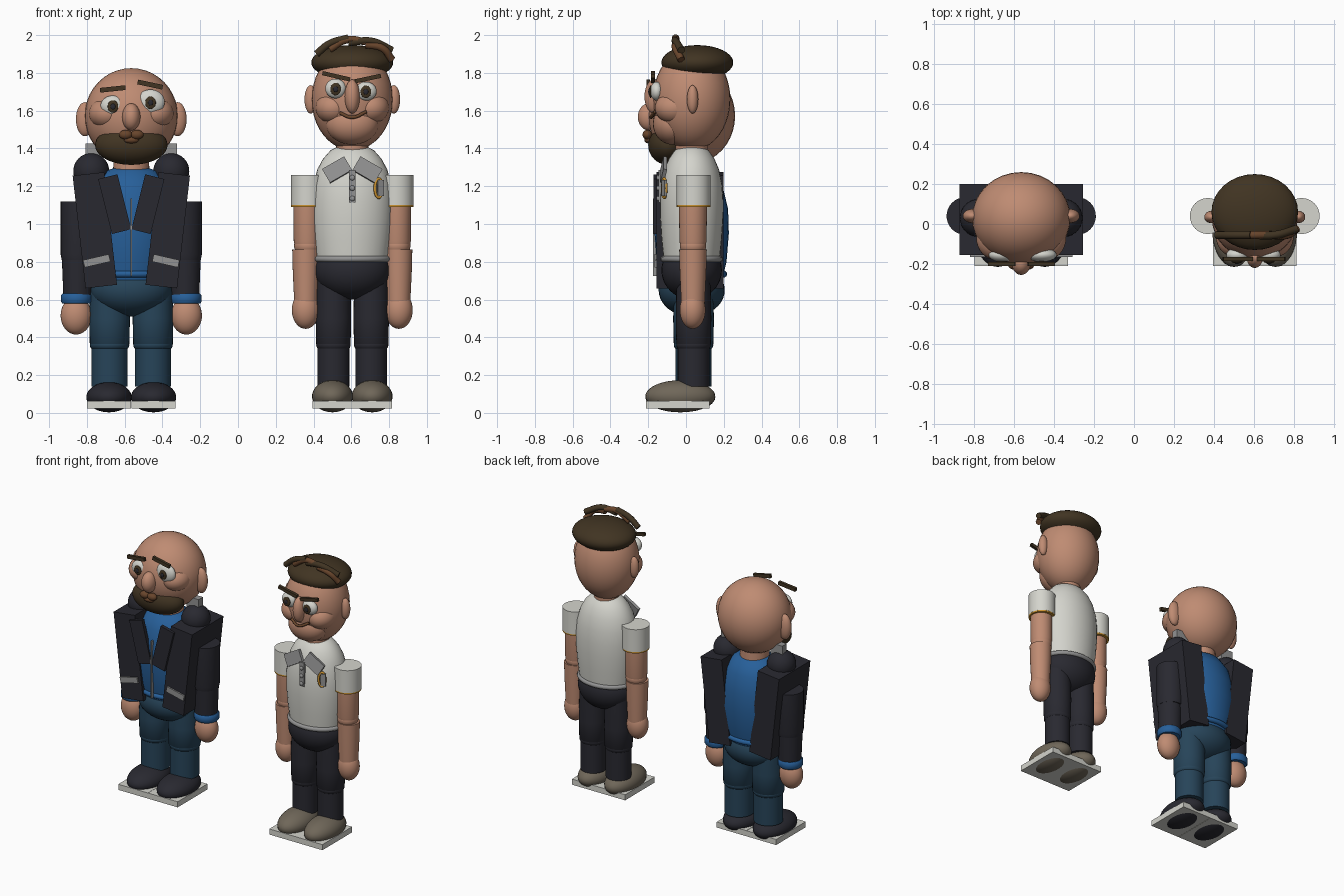
import bpy, bmesh
from math import radians, sin, cos, pi
from mathutils import Matrix

cube = bpy.data.objects.get("Cube")
if cube:
    bpy.data.objects.remove(cube)


def material(name, *rgb):
    m = bpy.data.materials.new(name)
    m.use_nodes = True
    m.diffuse_color = (*rgb, 1)
    m.node_tree.nodes["Principled BSDF"].inputs["Base Color"].default_value = (*rgb, 1)
    return m


SKIN = material("skin", .52, .26, .17)
HAIR = material("dark_brown", .052, .034, .016)
WHITE = material("off_white", .66, .66, .61)
DARK = material("charcoal", .022, .022, .03)
BLUE = material("shirt_blue", .02, .115, .32)
JEANS = material("denim", .02, .058, .1)
TAUPE = material("taupe", .16, .135, .1)
GREY = material("mid_grey", .29, .29, .29)
GOLD = material("gold", .6, .29, .03)
RUST = material("warm_brown", .14, .06, .025)

cx = 0  # centre of the figure being built
SIDES = ((-1, "right"), (1, "left"))


def finish(name, bm, mat, loc, rot=(0, 0, 0), smooth=True):
    me = bpy.data.meshes.new(name)
    bmesh.ops.recalc_face_normals(bm, faces=bm.faces)
    bm.to_mesh(me)
    bm.free()
    me.materials.append(mat)
    ob = bpy.data.objects.new(name, me)
    bpy.context.collection.objects.link(ob)
    ob.location = (cx + loc[0], loc[1], loc[2])
    ob.rotation_euler = [radians(a) for a in rot]
    if smooth:
        bpy.ops.object.select_all(action="DESELECT")
        ob.select_set(True)
        bpy.context.view_layer.objects.active = ob
        bpy.ops.object.shade_smooth_by_angle(angle=radians(40))
    return ob


def ball(name, mat, loc, size, rot=(0, 0, 0)):
    bm = bmesh.new()
    bmesh.ops.create_uvsphere(bm, u_segments=32, v_segments=20, radius=1,
                              matrix=Matrix.Diagonal((*size, 1)))
    return finish(name, bm, mat, loc, rot)


def box(name, mat, loc, size, rot=(0, 0, 0)):
    bm = bmesh.new()
    bmesh.ops.create_cube(bm, size=1, matrix=Matrix.Diagonal((*size, 1)))
    return finish(name, bm, mat, loc, rot, False)


def lathe(name, mat, loc, profile, depth=1):
    """Turn (radius, z) pairs round z; depth squashes the section along y."""
    bm = bmesh.new()
    n = 32
    rings = [[bm.verts.new((r * cos(2 * pi * i / n), depth * r * sin(2 * pi * i / n), z))
              for i in range(n)] for r, z in profile]
    for a, b in zip(rings, rings[1:]):
        for i in range(n):
            bm.faces.new((a[i], a[i - 1], b[i - 1], b[i]))
    bm.faces.new(rings[0])
    bm.faces.new(rings[-1])
    return finish(name, bm, mat, loc)


def ring(name, mat, loc, rx, ry, thick, rot=(0, 0, 0)):
    bm = bmesh.new()
    n, k = 32, 10
    rows = []
    for i in range(n):
        a = 2 * pi * i / n
        rows.append([bm.verts.new(((rx + thick * cos(2 * pi * j / k)) * cos(a),
                                   (ry + thick * cos(2 * pi * j / k)) * sin(a),
                                   thick * sin(2 * pi * j / k))) for j in range(k)])
    for i in range(n):
        for j in range(k):
            bm.faces.new((rows[i - 1][j - 1], rows[i][j - 1], rows[i][j], rows[i - 1][j]))
    return finish(name, bm, mat, loc, rot)


def strand(name, mat, points, thick):
    cu = bpy.data.curves.new(name, "CURVE")
    cu.dimensions = "3D"
    cu.bevel_depth = thick
    cu.bevel_resolution = 3
    cu.use_fill_caps = True
    sp = cu.splines.new("BEZIER")
    sp.bezier_points.add(len(points) - 1)
    for p, co in zip(sp.bezier_points, points):
        p.co = co
        p.handle_left_type = p.handle_right_type = "AUTO"
    cu.materials.append(mat)
    ob = bpy.data.objects.new(name, cu)
    ob.location.x = cx
    bpy.context.collection.objects.link(ob)


def eye(name, x, z, rx, rz):
    ball(name + "_white", WHITE, (x, -.155, z), (rx, .035, rz))
    ball(name + "_iris", HAIR, (x, -.188, z - .003), (.028, .008, .033))
    ball(name + "_pupil", DARK, (x, -.195, z - .003), (.013, .005, .015))


def leg(who, s, side, mat, x, thigh, calf, top):
    lathe(f"{who}_{side}_thigh", mat, (s * x, .04, 0),
          [(calf, .355), (thigh * .97, .365), (thigh, .5), (thigh * .95, top)])
    lathe(f"{who}_{side}_shin", mat, (s * x, .04, 0), [(calf, .14), (calf, .36)])
    ball(f"{who}_{side}_knee", mat, (s * x, .04, .36), (thigh * .97, thigh * .97, .05))


def shoe(who, s, side, mat, x, width, z):
    ball(f"{who}_{side}_shoe", mat, (s * x, -.03, z), (width, .185, z - .003))
    box(f"{who}_{side}_sole", WHITE, (s * x, -.043, .044), (width * 1.95, .335, .04))


# ---- bald man in the open jacket ----
cx = -.565
ball("elder_head", SKIN, (0, .03, 1.572), (.247, .23, .253))
lathe("elder_neck", SKIN, (0, .03, 0), [(.1, 1.22), (.09, 1.4)])
ball("elder_nose", SKIN, (0, -.195, 1.567), (.048, .06, .072))
ball("elder_beard", HAIR, (0, -.095, 1.418), (.192, .105, .105))
ball("elder_lip", RUST, (0, -.2, 1.445), (.04, .02, .018))
eye("elder_right_eye", -.097, 1.625, .066, .055)
eye("elder_left_eye", .102, 1.645, .075, .067)
box("elder_right_brow", HAIR, (-.098, -.2, 1.715), (.135, .02, .025), (0, -6, 0))
box("elder_left_brow", HAIR, (.1, -.2, 1.738), (.135, .02, .025), (0, 12, 0))
lathe("elder_torso", BLUE, (0, .03, 0),
      [(.19, .68), (.225, .8), (.24, .95), (.235, 1.08), (.2, 1.2), (.14, 1.28), (.08, 1.3)], .82)
ball("elder_hips", JEANS, (0, .03, .65), (.215, .175, .14))
ring("elder_hem", BLUE, (0, .03, .735), .2, .17, .018)
box("elder_zipper", GREY, (0, -.165, .93), (.009, .02, .41))
for s, side in SIDES:
    p = "elder_" + side
    ball(p + "_ear", SKIN, (s * .245, .04, 1.555), (.048, .035, .09))
    ball(p + "_cheek", SKIN, (s * .125, -.07, 1.585), (.1, .11, .085))
    ball(p + "_moustache", RUST, (s * .03, -.205, 1.473), (.035, .025, .025))
    # jacket
    ball(p + "_shoulder", DARK, (s * .212, .03, 1.28), (.095, .095, .095))
    box(p + "_jacket_panel", DARK, (s * .193, .022, .967), (.168, .355, .6), (0, s * 6.5, 0))
    box(p + "_lapel", DARK, (s * .088, -.16, 1.105), (.105, .025, .3), (0, s * 14, 0))
    box(p + "_reflective_band", GREY, (s * .183, -.16, .805), (.14, .012, .04), (0, s * 13, 0))
    box(p + "_collar", GREY, (s * .195, .04, 1.38), (.095, .05, .09))
    # arm
    lathe(p + "_sleeve", DARK, (s * .28, .04, 0), [(.088, .81), (.094, .84), (.094, 1.12)])
    lathe(p + "_forearm", DARK, (s * .285, .04, 0), [(.074, .6), (.083, .83)])
    lathe(p + "_cuff", BLUE, (s * .29, .04, 0),
          [(.074, .578), (.082, .588), (.082, .622), (.074, .632)])
    ball(p + "_hand", SKIN, (s * .292, .035, .515), (.082, .068, .1))
    leg("elder", s, side, JEANS, .115, .108, .096, .66)
    shoe("elder", s, side, DARK, .118, .12, .083)

# ---- tall man in the polo shirt ----
cx = .605
ball("tall_head", SKIN, (0, .03, 1.66), (.215, .205, .27))
lathe("tall_neck", SKIN, (0, .03, 0), [(.085, 1.34), (.085, 1.46)])
ball("tall_nose", SKIN, (0, -.17, 1.675), (.04, .05, .09))
eye("tall_right_eye", -.088, 1.717, .055, .052)
eye("tall_left_eye", .072, 1.703, .057, .05)
box("tall_right_brow", HAIR, (-.085, -.175, 1.782), (.15, .02, .022), (0, 13, 0))
box("tall_left_brow", HAIR, (.083, -.175, 1.77), (.14, .02, .022), (0, -12, 0))
strand("tall_smile", RUST, [(-.065, -.165, 1.588), (0, -.185, 1.565), (.075, -.165, 1.595)], .009)
ball("tall_chin", SKIN, (0, -.07, 1.53), (.14, .105, .11))

# swept hair
ball("tall_hair", HAIR, (0, .06, 1.855), (.217, .19, .092))
locks = [((-.19, 1.9), (-.12, 1.955), (-.02, 1.985)), ((-.12, 1.925), (-.03, 1.975), (.07, 1.965)),
         ((-.02, 1.96), (.1, 1.968), (.21, 1.92)), ((.07, 1.95), (.16, 1.93), (.21, 1.87))]
for i, lock in enumerate(locks):
    strand(f"tall_hair_lock_{i + 1}", RUST if i % 2 else HAIR,
           [(x, -.055 + .03 * (j == 2) * (i > 1), z) for j, (x, z) in enumerate(lock)], .02)

# polo shirt
lathe("tall_torso", WHITE, (0, .03, 0),
      [(.19, .81), (.205, .92), (.214, 1.03), (.215, 1.12), (.207, 1.21), (.185, 1.29),
       (.155, 1.345), (.115, 1.39), (.075, 1.41)], .78)
ring("tall_hem", GREY, (0, .03, .815), .19, .15, .016)
box("tall_placket", GREY, (0, -.135, 1.2), (.036, .02, .17))
for i in range(3):
    ball(f"tall_button_{i + 1}", GREY, (0, -.148, 1.135 + i * .055), (.014, .008, .014))
ring("tall_badge_rim", GOLD, (.14, -.115, 1.19), .022, .05, .008, (90, 0, 25))
box("tall_badge", GREY, (.15, -.115, 1.19), (.035, .015, .085), (0, 0, 25))
ball("tall_hips", DARK, (0, .03, .755), (.2, .16, .155))
for s, side in SIDES:
    p = "tall_" + side
    ball(p + "_ear", SKIN, (s * .22, .035, 1.66), (.033, .03, .075))
    ball(p + "_cheek", SKIN, (s * .1, -.06, 1.615), (.095, .105, .085))
    box(p + "_collar", GREY, (s * .08, -.118, 1.287), (.135, .02, .085), (-12, s * 30, 0))
    # arm
    lathe(p + "_sleeve", WHITE, (s * .235, .04, 0), [(.09, 1.1), (.09, 1.26)])
    lathe(p + "_sleeve_trim", GOLD, (s * .235, .04, 0), [(.089, 1.09), (.089, 1.1)])
    lathe(p + "_upper_arm", SKIN, (s * .238, .037, 0), [(.066, .88), (.072, .91), (.074, 1.1)])
    ball(p + "_elbow", SKIN, (s * .238, .037, .885), (.07, .07, .06))
    lathe(p + "_forearm", SKIN, (s * .245, .037, 0), [(.062, .58), (.07, .75), (.073, .865)])
    ball(p + "_hand", SKIN, (s * .247, .035, .545), (.073, .068, .1))
    leg("tall", s, side, DARK, .1, .094, .084, .74)
    shoe("tall", s, side, TAUPE, .105, .108, .088)
